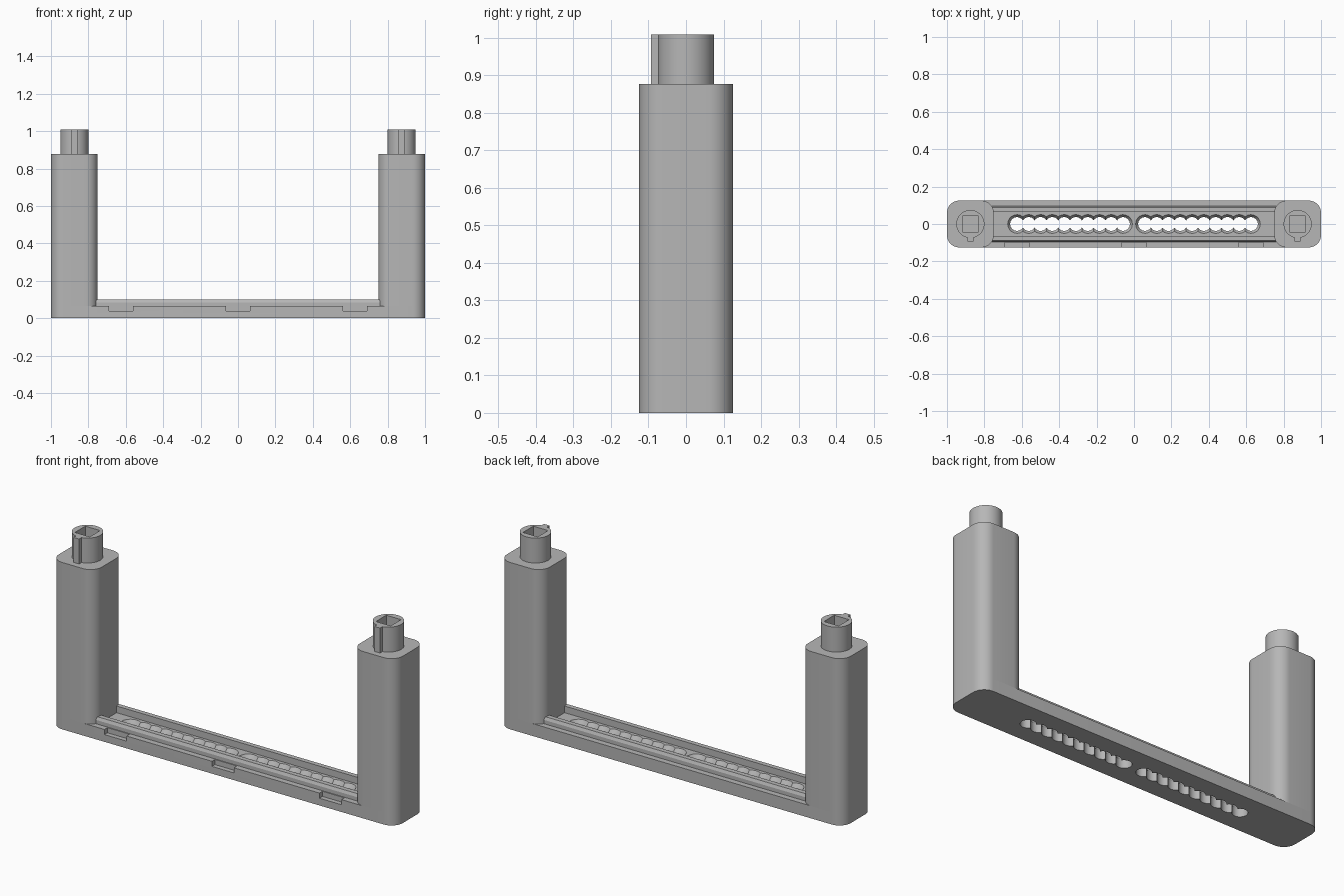
import bpy, bmesh
from math import pi, cos, sin, acos

old = bpy.data.objects.get("Cube")
if old:
    bpy.data.objects.remove(old, do_unlink=True)

grey = bpy.data.materials.new("light_grey")
grey.use_nodes = True
COLOUR = (0.47, 0.47, 0.47, 1)
grey.diffuse_color = COLOUR
grey.node_tree.nodes["Principled BSDF"].inputs["Base Color"].default_value = COLOUR


def loft(name, rings):
    """Closed solid through rings with equal point counts."""
    bm = bmesh.new()
    loops = [[bm.verts.new(p) for p in ring] for ring in rings]
    n = len(loops[0])
    for a, b in zip(loops, loops[1:]):
        for i in range(n):
            j = (i + 1) % n
            bm.faces.new((a[i], a[j], b[j], b[i]))
    bm.faces.new(loops[0][::-1])
    bm.faces.new(loops[-1])
    bmesh.ops.recalc_face_normals(bm, faces=bm.faces)
    mesh = bpy.data.meshes.new(name)
    bm.to_mesh(mesh)
    bm.free()
    mesh.materials.append(grey)
    obj = bpy.data.objects.new(name, mesh)
    bpy.context.collection.objects.link(obj)
    return obj


def prism(name, outline, z0, z1):
    return loft(name, [[(x, y, z) for x, y in outline] for z in (z0, z1)])


def rounded_rect(cx, w, d, r, steps=10):
    pts = []
    for q, (sx, sy) in enumerate(((1, 1), (-1, 1), (-1, -1), (1, -1))):
        for i in range(steps + 1):
            a = (q + i / steps) * pi / 2
            pts.append((cx + sx * (w / 2 - r) + r * cos(a),
                        sy * (d / 2 - r) + r * sin(a)))
    return pts


def box(name, x0, x1, y0, y1, z0, z1):
    return prism(name, [(x0, y0), (x1, y0), (x1, y1), (x0, y1)], z0, z1)


def scallops(cx, r, count=10, step=0.063, seg=8):
    """Outline of a row of overlapping circles."""
    cut = acos(step / 2 / r)
    pts = []
    for side in (0, pi):
        for k in range(count):
            a0 = side + (0 if k == 0 else cut)
            a1 = side + pi - (0 if k == count - 1 else cut)
            x = ((count - 1) / 2 - k) * step * (1 if side == 0 else -1)
            for i in range(seg):
                a = a0 + (a1 - a0) * i / (seg - 1)
                pts.append((cx + x + r * cos(a), r * sin(a)))
    # drop the repeated points where neighbouring arcs meet
    return [p for i, p in enumerate(pts)
            if abs(p[0] - pts[i - 1][0]) + abs(p[1] - pts[i - 1][1]) > 1e-5]


def cut(obj, cutter):
    cutter.hide_render = True
    mod = obj.modifiers.new("cut", "BOOLEAN")
    mod.operation, mod.solver, mod.object = "DIFFERENCE", "EXACT", cutter
    bpy.context.view_layer.objects.active = obj
    bpy.ops.object.modifier_apply(modifier=mod.name)
    bpy.data.objects.remove(cutter, do_unlink=True)


def smooth(obj):
    bpy.ops.object.select_all(action="DESELECT")
    obj.select_set(True)
    bpy.context.view_layer.objects.active = obj
    bpy.ops.object.shade_smooth_by_angle(angle=0.5)


# Base plate with two countersunk scalloped slots and front notches
LIP = 0.065
base = prism("base_plate", rounded_rect(0, 2, 0.25, 0.065), 0, LIP)
for cx in (-0.342, 0.342):
    levels = ((-0.05, 0.037), (0.045, 0.037), (LIP, 0.05), (0.08, 0.06))
    cut(base, loft("slot_cutter", [[(x, y, z) for x, y in scallops(cx, r)]
                                   for z, r in levels]))
for cx in (-0.625, 0, 0.625):
    cut(base, box("notch_cutter", cx - 0.064, cx + 0.064, -0.2, -0.1, 0.038, 0.1))
smooth(base)

# Long rails either side of the channel
profile = [(0.063, LIP - 0.01), (0.095, LIP - 0.01), (0.095, 0.085),
           (0.088, 0.1), (0.063, 0.1)]
for name, s in (("front_rail", -1), ("back_rail", 1)):
    loft(name, [[(x, s * y, z) for y, z in profile] for x in (-0.76, 0.76)])

# Posts, pegs with square sockets, and locating keys
for side, s in (("right", -1), ("left", 1)):
    cx = s * 0.875
    smooth(prism(side + "_post", rounded_rect(cx, 0.25, 0.25, 0.065), LIP, 0.877))
    circle = [(cx + 0.075 * cos(i * pi / 24), 0.075 * sin(i * pi / 24))
              for i in range(48)]
    peg = prism(side + "_peg", circle, 0.87, 1.008)
    cut(peg, box("socket_cutter", cx - 0.043, cx + 0.043, -0.043, 0.043, 0.95, 1.1))
    smooth(peg)
    box(side + "_key", cx - 0.016, cx + 0.016, -0.093, -0.06, 0.87, 1.008)
